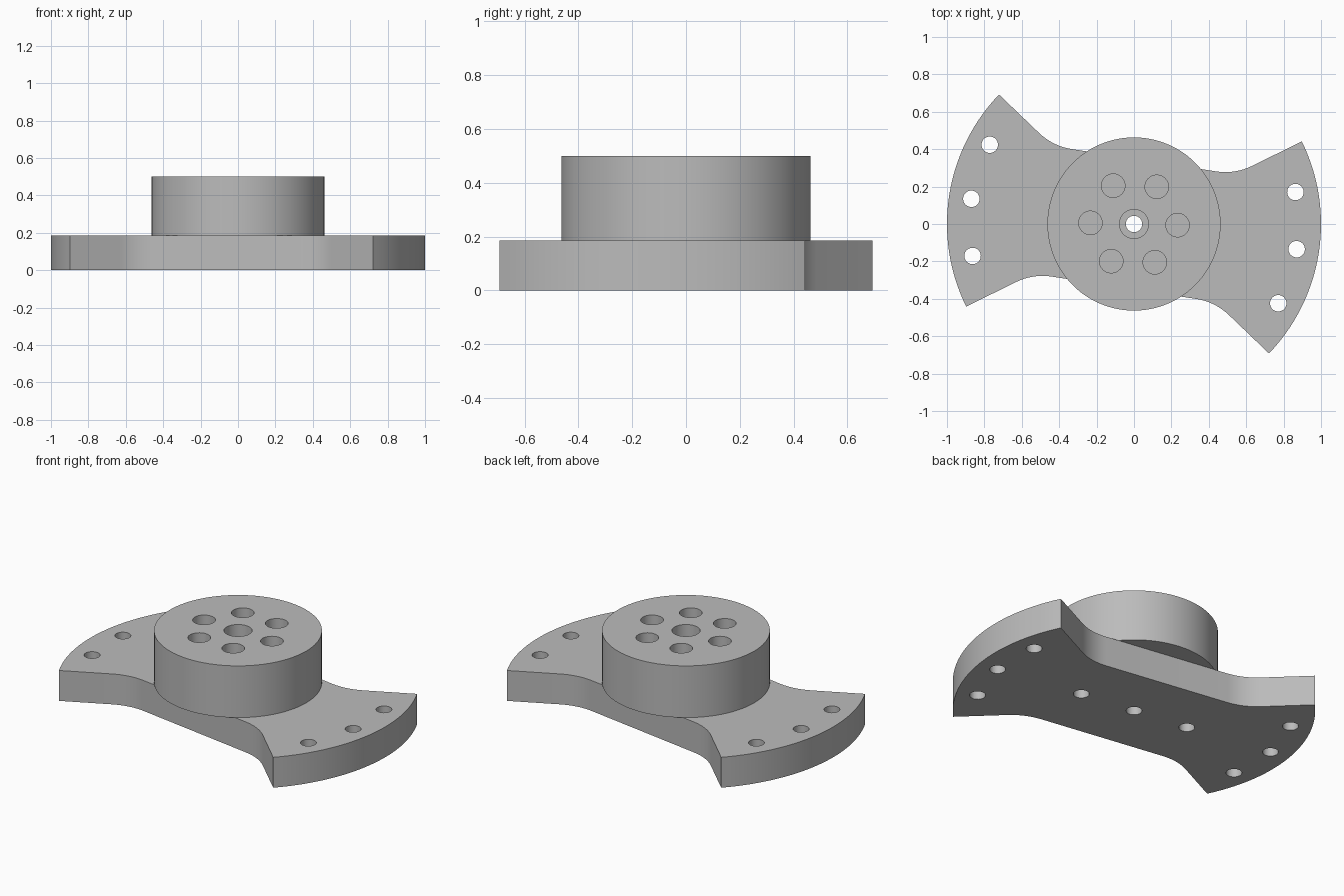
import bpy, bmesh, math
from mathutils import Matrix, Vector

cube = bpy.data.objects.get("Cube")
if cube:
    bpy.data.objects.remove(cube, do_unlink=True)

TILT = math.radians(-8.8)      # the long axis of the plate is turned from x
PLATE_TOP, HUB_TOP = 0.185, 0.5

grey = bpy.data.materials.new("plain grey")
grey.use_nodes = True
grey.diffuse_color = (0.5, 0.5, 0.5, 1)
grey.node_tree.nodes["Principled BSDF"].inputs["Base Color"].default_value = (0.5, 0.5, 0.5, 1)


def polar(radius, degrees):
    a = math.radians(degrees)
    return Vector((radius * math.cos(a), radius * math.sin(a)))


def make_object(name, bm):
    bmesh.ops.recalc_face_normals(bm, faces=bm.faces)
    mesh = bpy.data.meshes.new(name)
    bm.to_mesh(mesh)
    bm.free()
    mesh.materials.append(grey)
    obj = bpy.data.objects.new(name, mesh)
    bpy.context.collection.objects.link(obj)
    return obj


def add_cylinder(bm, centre, radius, z0, z1, sides=32):
    place = Matrix.Translation((centre[0], centre[1], (z0 + z1) / 2))
    bmesh.ops.create_cone(bm, cap_ends=True, segments=sides, radius1=radius,
                          radius2=radius, depth=z1 - z0, matrix=place)


def cut(obj, cylinders):
    """Drill a list of (centre, radius, z0, z1) holes."""
    for hole in cylinders:
        bm = bmesh.new()
        add_cylinder(bm, *hole)
        cutter = make_object("hole_cutter", bm)
        cutter.hide_render = True
        mod = obj.modifiers.new("hole", "BOOLEAN")
        mod.operation, mod.solver, mod.object = "DIFFERENCE", "EXACT", cutter
        bpy.context.view_layer.objects.active = obj
        bpy.ops.object.modifier_apply(modifier=mod.name)
        bpy.data.objects.remove(cutter, do_unlink=True)


def smooth(obj):
    bpy.ops.object.select_all(action="DESELECT")
    obj.select_set(True)
    bpy.context.view_layer.objects.active = obj
    bpy.ops.object.shade_smooth_by_angle(angle=math.radians(15))


# Plate outline: round end arcs, radial flanks, filleted into a straight waist
half_angle, waist, fillet = 35, 0.345, 0.32
tangent = fillet * math.tan(math.radians(half_angle / 2))
corner_x = waist / math.tan(math.radians(half_angle))
fillet_centre = Vector((corner_x - tangent, waist + fillet))
upper = [polar(1, half_angle * i / 14) for i in range(15)]
upper += [fillet_centre + polar(fillet, -90 + half_angle * (1 - i / 8)) for i in range(9)]
quarter = upper
left_half = [Vector((-p.x, p.y)) for p in reversed(quarter)]
top_half = quarter + left_half
outline = top_half + [-p for p in top_half[1:-1]] + []
outline = top_half[:-1] + [-p for p in top_half[:-1]]

bm = bmesh.new()
face = bm.faces.new([bm.verts.new((p.x, p.y, 0)) for p in outline])
extruded = bmesh.ops.extrude_face_region(bm, geom=[face])["geom"]
bmesh.ops.translate(bm, vec=(0, 0, PLATE_TOP),
                    verts=[v for v in extruded if isinstance(v, bmesh.types.BMVert)])
bmesh.ops.rotate(bm, verts=bm.verts, matrix=Matrix.Rotation(TILT, 3, "Z"))
plate = make_object("base_plate", bm)

# Plate holes: centre bore, two inner holes, three along each end
tilt = math.degrees(TILT)
spots = [Vector((0, 0))]
for side in (0, 180):
    spots.append(polar(0.345, side - 7.5))
    spots += [polar(0.88, side + tilt + step) for step in (-20, 0, 20)]
cut(plate, [(p, 0.044, -0.1, PLATE_TOP + 0.1) for p in spots])
smooth(plate)

# Hub with a ring of six holes and a stepped centre bore
bm = bmesh.new()
add_cylinder(bm, (0, 0), 0.463, PLATE_TOP, HUB_TOP, 96)
hub = make_object("hub", bm)
holes = [(polar(0.233, 60 * i - 1.5), 0.063, 0.1, 0.6) for i in range(6)]
holes += [((0, 0), 0.044, 0.1, 0.6), ((0, 0), 0.078, 0.3, 0.6)]
cut(hub, holes)
smooth(hub)
